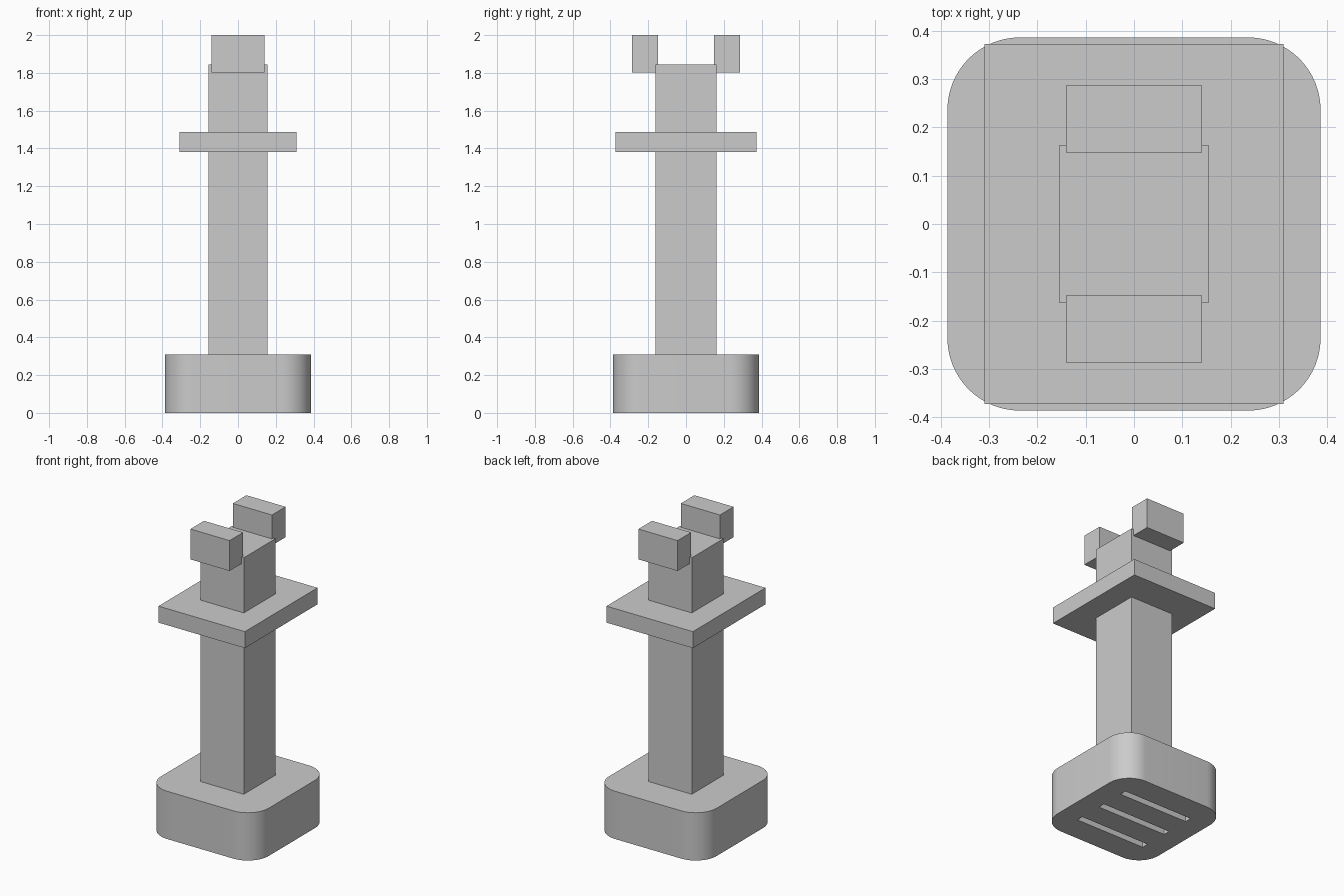
import bpy, bmesh, math

cube = bpy.data.objects.get("Cube")
if cube:
    bpy.data.objects.remove(cube, do_unlink=True)

# One plain grey for everything
GREY = (0.6, 0.6, 0.6, 1)
grey = bpy.data.materials.new("plain grey")
grey.use_nodes = True
grey.diffuse_color = GREY
grey.node_tree.nodes["Principled BSDF"].inputs["Base Color"].default_value = GREY


def box(name, size, bottom, y=0.0, corner=0.0):
    """Box standing at height bottom, with optional rounded upright edges."""
    bm = bmesh.new()
    bmesh.ops.create_cube(bm, size=1)
    bmesh.ops.scale(bm, vec=size, verts=bm.verts)
    bmesh.ops.translate(bm, vec=(0, y, bottom + size[2] / 2), verts=bm.verts)
    if corner:
        upright = [e for e in bm.edges
                   if abs(e.verts[0].co.z - e.verts[1].co.z) > 0.01]
        bmesh.ops.bevel(bm, geom=upright, offset=corner, segments=16,
                        profile=0.5, affect='EDGES')
    mesh = bpy.data.meshes.new(name)
    bm.to_mesh(mesh)
    bm.free()
    mesh.materials.append(grey)
    obj = bpy.data.objects.new(name, mesh)
    bpy.context.collection.objects.link(obj)
    return obj


# Rounded base with three slots cut into its underside
base = box("base", (0.773, 0.773, 0.31), 0, corner=0.15)
bpy.context.view_layer.objects.active = base
base.select_set(True)
for y in (-0.197, 0, 0.197):
    cutter = box("slot_cutter", (0.5, 0.045, 0.2), -0.1, y)
    cutter.hide_render = True
    cut = base.modifiers.new("slot", 'BOOLEAN')
    cut.operation = 'DIFFERENCE'
    cut.solver = 'EXACT'
    cut.object = cutter
    bpy.ops.object.modifier_apply(modifier=cut.name)
    bpy.data.objects.remove(cutter, do_unlink=True)
bpy.ops.object.shade_smooth_by_angle(angle=math.radians(30))

# Upright post and the collar plate around it
box("post", (0.311, 0.325, 1.535), 0.31)
box("collar_plate", (0.62, 0.745, 0.107), 1.38)

# Blocks on the front and back of the post top
for name, side in (("front_block", -1), ("back_block", 1)):
    box(name, (0.281, 0.139, 0.197), 1.803, side * 0.2175)
